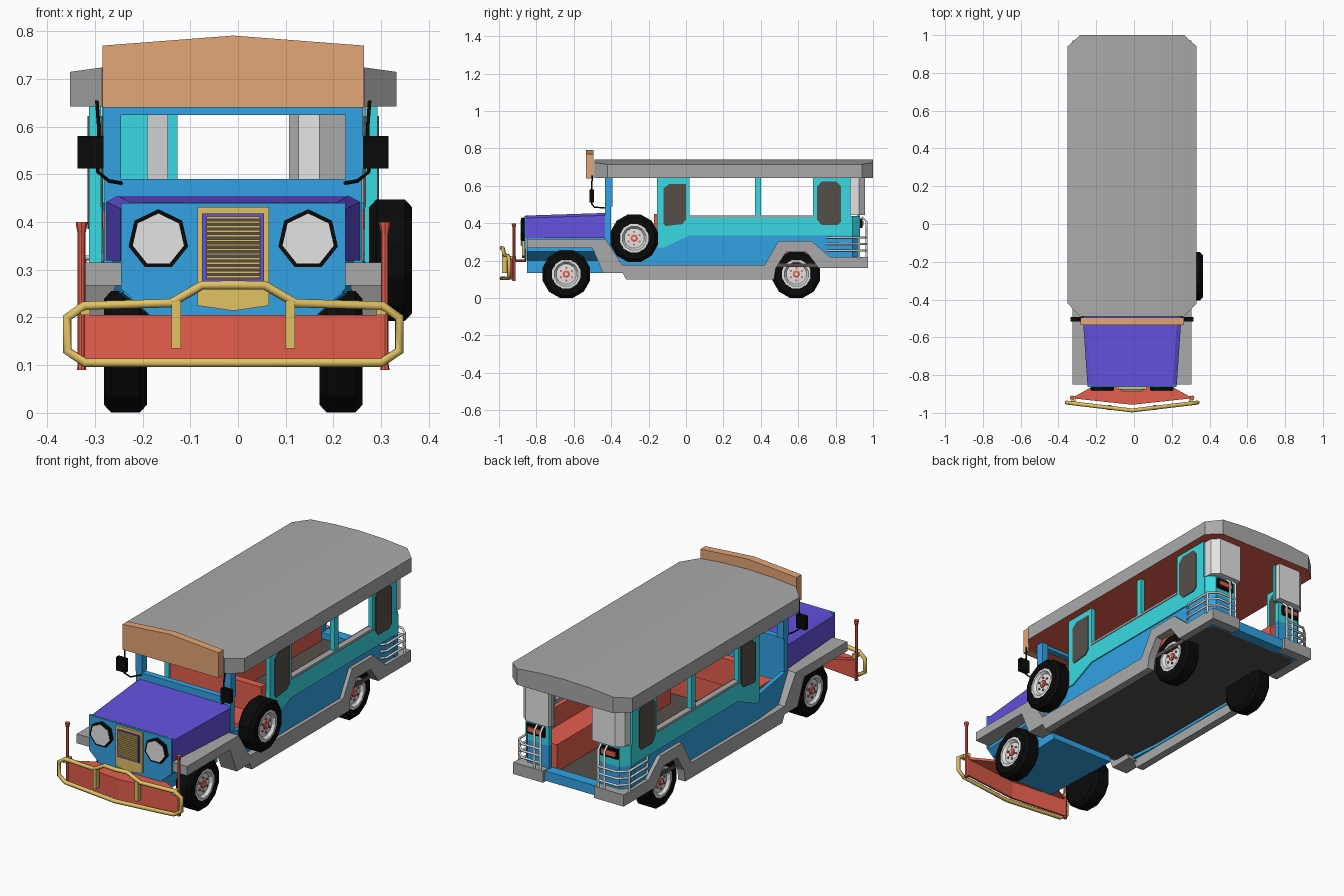
import bpy, bmesh, math
from mathutils import Vector

CX = -0.01  # body centre line


def material(name, r, g, b):
    m = bpy.data.materials.new(name)
    m.diffuse_color = [((c / 255 + 0.055) / 1.055) ** 2.4 for c in (r, g, b)] + [1]
    return m


GREY = material("grey", 170, 170, 170)
LIGHT = material("light grey", 228, 228, 228)
BLUE = material("blue", 50, 163, 228)
TEAL = material("teal", 57, 218, 227)
PURPLE = material("purple", 101, 82, 224)
TAN = material("tan", 227, 166, 118)
RED = material("red", 229, 94, 77)
GOLD = material("gold", 225, 194, 100)
BLACK = material("black", 10, 10, 10)
DARK = material("dark brown grey", 86, 79, 74)


def build(name, verts, faces, mats, mirror=False, rule=None):
    bm = bmesh.new()
    for s in ((1, -1) if mirror else (1,)):
        vs = [bm.verts.new((s * x + CX, y, z)) for x, y, z in verts]
        for f in faces:
            bm.faces.new([vs[i] for i in f])
    bmesh.ops.recalc_face_normals(bm, faces=bm.faces)
    bm.normal_update()
    if rule:
        for f in bm.faces:
            f.material_index = rule(f)
    me = bpy.data.meshes.new(name)
    bm.to_mesh(me)
    bm.free()
    for m in (mats if isinstance(mats, list) else [mats]):
        me.materials.append(m)
    ob = bpy.data.objects.new(name, me)
    bpy.context.collection.objects.link(ob)
    return ob


def loft(name, a, b, mat, mirror=False):
    n = len(a)
    faces = [range(n), range(n, 2 * n)]
    faces += [(i, (i + 1) % n, (i + 1) % n + n, i + n) for i in range(n)]
    return build(name, a + b, faces, mat, mirror)


def prism(name, pts, axis, lo, hi, mat, mirror=False):
    put = {"x": lambda p, t: (t, p[0], p[1]), "y": lambda p, t: (p[0], t, p[1]),
           "z": lambda p, t: (p[0], p[1], t)}[axis]
    return loft(name, [put(p, lo) for p in pts], [put(p, hi) for p in pts], mat, mirror)


def box(name, x0, x1, y0, y1, z0, z1, mat, mirror=False):
    return prism(name, [(x0, y0), (x1, y0), (x1, y1), (x0, y1)], "z", z0, z1, mat, mirror)


def lathe(name, profile, n, centre, mat, axis="x", phase=0.0):
    """Spin (offset, radius) pairs about an axis through centre."""
    c, verts = Vector(centre), []
    for off, r in profile:
        for k in range(n):
            a = 2 * math.pi * k / n + phase
            u, v = r * math.sin(a), r * math.cos(a)
            verts.append(c + Vector((off, u, v) if axis == "x" else (u, off, v) if axis == "y" else (u, v, off)))
    faces = [range(n), range(n * (len(profile) - 1), n * len(profile))]
    for j in range(len(profile) - 1):
        faces += [(j * n + k, j * n + (k + 1) % n, (j + 1) * n + (k + 1) % n, (j + 1) * n + k) for k in range(n)]
    return build(name, [tuple(v) for v in verts], faces, mat)


def tube(name, pts, r, mat, closed=False, mirror=False):
    for s in ((1, -1) if mirror else (1,)):
        cu = bpy.data.curves.new(name, "CURVE")
        cu.dimensions, cu.bevel_depth, cu.bevel_resolution = "3D", r, 1
        cu.use_fill_caps = True
        sp = cu.splines.new("POLY")
        sp.points.add(len(pts) - 1)
        for p, (x, y, z) in zip(sp.points, pts):
            p.co = (s * x + CX, y, z, 1)
        sp.use_cyclic_u = closed
        tmp = bpy.data.objects.new(name + "_curve", cu)
        bpy.context.collection.objects.link(tmp)
        me = bpy.data.meshes.new_from_object(tmp.evaluated_get(bpy.context.evaluated_depsgraph_get()))
        bpy.data.objects.remove(tmp)
        me.materials.clear()
        me.materials.append(mat)
        bpy.context.collection.objects.link(bpy.data.objects.new(name, me))


# Roof: crowned across x, chamfered corners, red ceiling
cols = [-0.342, -0.275, -0.14, 0, 0.14, 0.275, 0.342]
verts, faces = [], []
for i, x in enumerate(cols):
    y0, y1 = (-0.42, 0.94) if i in (0, 6) else (-0.49, 1.0)
    top = 0.715 + 0.026 * (1 - (x / 0.342) ** 2)
    verts += [(x, y0, 0.642), (x, y1, 0.642), (x, y1, top), (x, y0, top)]
    if i:
        a, b = 4 * i - 4, 4 * i
        faces += [(a + k, a + (k + 1) % 4, b + (k + 1) % 4, b + k) for k in range(4)]
faces += [(0, 1, 2, 3), (24, 25, 26, 27)]
build("roof", verts, faces, [GREY, RED], rule=lambda f: 1 if f.normal.z < -0.9 else 0)
prism("front_visor", [(-0.274, 0.64), (0.274, 0.64), (0.274, 0.77), (0, 0.791), (-0.274, 0.77)],
      "y", -0.535, -0.495, TAN)

# Nose, hood and windshield frame
nose = [(0.23, 0.43), (0.23, 0.25), (0.165, 0.2), (0.165, 0.135)]
nose = nose + [(-x, z) for x, z in reversed(nose)]
loft("nose", [(x, -0.85, z) for x, z in nose], [(x * 1.1, -0.41, z) for x, z in nose], BLUE)
hood = [(0.236, 0.32), (0.236, 0.428), (0.215, 0.441)]
hood = hood + [(-x, z) for x, z in reversed(hood)]
loft("hood", [(x, -0.857, z) for x, z in hood],
     [(x * 1.125, -0.43, z + (0.014 if z > 0.33 else 0)) for x, z in hood], PURPLE)
prism("nose_front", [(0.235, 0.44), (0.235, 0.26), (0.17, 0.2), (-0.17, 0.2), (-0.235, 0.26), (-0.235, 0.44)],
      "y", -0.864, -0.852, BLUE)
box("firewall", -0.27, 0.27, -0.432, -0.40, 0.17, 0.49, BLUE)
box("windshield_post", 0.235, 0.272, -0.432, -0.392, 0.49, 0.645, BLUE, True)
box("windshield_header", -0.235, 0.235, -0.432, -0.40, 0.625, 0.645, BLUE)

# Grille and headlights
prism("grille_plate", [(-0.075, 0.432), (0.075, 0.432), (0.075, 0.225), (0, 0.214), (-0.075, 0.225)],
      "y", -0.876, -0.86, GOLD)
box("grille_panel", -0.065, 0.065, -0.88, -0.87, 0.275, 0.418, PURPLE)
box("grille_back", -0.058, 0.058, -0.882, -0.87, 0.28, 0.412, DARK)
for i in range(14):
    z = 0.283 + i * 0.0095
    box("grille_slat", -0.056, 0.056, -0.886, -0.88, z, z + 0.005, GOLD)
for s in (-1, 1):
    c = (s * 0.157, -0.864, 0.363)
    lathe("headlight_rim", [(0.004, 0.064), (-0.018, 0.064), (-0.018, 0.054)], 7, c, BLACK, "y")
    lathe("headlight_lens", [(0, 0.055), (-0.02, 0.055)], 7, c, LIGHT, "y")

# Front bumper, posts and bull bar
shelf = [(-0.32, -0.922), (0, -0.957), (0.32, -0.922), (0.2, -0.855), (-0.2, -0.855)]
prism("bumper_shelf", shelf, "z", 0.192, 0.205, RED)
prism("bumper_plate", [(0, -0.957), (0.325, -0.922), (0.325, -0.912), (0, -0.945)], "z", 0.10, 0.205, RED, True)
for s in (-1, 1):
    lathe("bumper_post", [(0.09, 0.010), (0.10, 0.008), (0.375, 0.008), (0.395, 0.012), (0.40, 0.012)], 8,
          (s * 0.318, -0.92, 0), RED, "z")
half = [(0, 0.105), (0.31, 0.105), (0.348, 0.13), (0.348, 0.2), (0.312, 0.225), (0.13, 0.23), (0.065, 0.268), (0, 0.268)]


def bar_y(x):
    return -0.987 + 0.12 * abs(x)


loop = half + [(-x, z) for x, z in reversed(half[1:-1])]
tube("bull_bar", [(x, bar_y(x), z) for x, z in loop], 0.0105, GOLD, closed=True)
box("bull_bar_strut", 0.11, 0.129, -0.984, -0.958, 0.135, 0.235, GOLD, True)
box("bull_bar_bracket", 0.30, 0.32, -0.955, -0.91, 0.205, 0.225, GOLD, True)

# Fenders, running boards and rear bumper
prism("front_fender", [(-0.85, 0.267), (-0.5, 0.267), (-0.445, 0.135), (-0.32, 0.135), (-0.34, 0.176),
                       (-0.43, 0.315), (-0.85, 0.315)], "x", 0.225, 0.315, GREY, True)
prism("running_board", [(-0.36, 0.176), (-0.32, 0.098), (0.47, 0.098), (0.48, 0.16), (0.535, 0.245), (0.645, 0.245),
                        (0.71, 0.16), (0.97, 0.16), (0.97, 0.22), (0.77, 0.22), (0.67, 0.306), (0.495, 0.306),
                        (0.42, 0.176)], "x", 0.275, 0.315, GREY, True)
box("rear_bumper", 0.145, 0.315, 0.92, 0.972, 0.16, 0.22, GREY, True)
box("rear_step", -0.145, 0.145, 0.90, 0.955, 0.165, 0.215, BLUE)

# Side body: blue lower, teal upper with open windows
prism("lower_side", [(-0.16, 0.15), (0.45, 0.15), (0.50, 0.25), (0.68, 0.25), (0.74, 0.165), (0.89, 0.165),
                     (0.89, 0.335), (0.02, 0.335), (-0.12, 0.27), (-0.16, 0.27)], "x", 0.272, 0.296, BLUE, True)
loft("door_sill", [(0.25, -0.432, 0.15), (0.272, -0.432, 0.15), (0.272, -0.432, 0.32), (0.25, -0.432, 0.32)],
     [(0.272, -0.155, 0.15), (0.296, -0.155, 0.15), (0.296, -0.155, 0.30), (0.272, -0.155, 0.30)], BLUE, True)
prism("teal_band", [(-0.155, 0.27), (-0.12, 0.27), (0.02, 0.335), (0.89, 0.335), (0.89, 0.432), (-0.155, 0.432)],
      "x", 0.275, 0.302, TEAL, True)
for y0, y1 in ((-0.155, 0.02), (0.37, 0.40), (0.68, 0.88)):
    box("teal_post", 0.277, 0.302, y0, y1, 0.43, 0.645, TEAL, True)
box("window_sill", 0.274, 0.306, 0.02, 0.68, 0.43, 0.442, GREY, True)
prism("front_side_window", [(-0.12, 0.40), (-0.11, 0.385), (-0.02, 0.395), (0, 0.42), (0, 0.61), (-0.09, 0.61),
                            (-0.12, 0.585)], "x", 0.273, 0.306, DARK, True)
prism("rear_side_window", [(0.70, 0.42), (0.725, 0.39), (0.81, 0.39), (0.83, 0.41), (0.83, 0.595), (0.805, 0.622),
                           (0.725, 0.622), (0.70, 0.595)], "x", 0.273, 0.306, DARK, True)

# Rear corners, pillars and lamps
corner = [(0.300, 0.86), (0.300, 0.89), (0.262, 0.93), (0.14, 0.93), (0.14, 0.905), (0.25, 0.905), (0.275, 0.86)]
prism("rear_corner_lower", corner, "z", 0.165, 0.335, BLUE, True)
prism("rear_corner_upper", corner, "z", 0.335, 0.44, TEAL, True)
prism("rear_pillar_panel", [(0.29, 0.88), (0.29, 0.925), (0.255, 0.957), (0.125, 0.957), (0.125, 0.925), (0.26, 0.88)],
      "z", 0.445, 0.645, LIGHT, True)
for name, s, mat in (("left", -1, TEAL), ("right", 1, GREY)):
    box("rear_pillar_lining_" + name, s * 0.18, s * 0.275, 0.872, 0.88, 0.44, 0.645, mat)
    box("rear_door_edge_" + name, s * 0.117, s * 0.138, 0.915, 0.93, 0.44, 0.645, mat)
box("tail_lamp_housing", 0.16, 0.26, 0.925, 0.943, 0.375, 0.425, BLACK, True)
box("tail_lamp", 0.17, 0.25, 0.94, 0.948, 0.388, 0.412, RED, True)

# Rear corner rails
for z in (0.255, 0.29, 0.325):
    tube("corner_rail", [(0.295, 0.75, z), (0.314, 0.78, z), (0.314, 0.925, z), (0.27, 0.965, z), (0.17, 0.965, z)],
         0.006, LIGHT, mirror=True)
for x in (0.165, 0.2):
    tube("rear_grab_rail", [(x, 0.965, 0.21), (x, 0.965, 0.41), (x, 0.94, 0.435)], 0.006, LIGHT, mirror=True)
tube("corner_rail_post", [(0.314, 0.925, 0.21), (0.314, 0.925, 0.325)], 0.006, LIGHT, mirror=True)

# Floor and seats
box("floor", -0.272, 0.272, -0.41, 0.915, 0.165, 0.185, DARK)
box("bench_seat", 0.13, 0.262, -0.05, 0.88, 0.185, 0.325, RED, True)
box("bench_back", 0.25, 0.273, -0.05, 0.88, 0.30, 0.425, RED, True)
box("front_seat", -0.26, 0.26, -0.32, -0.14, 0.185, 0.31, RED)
box("front_seat_back", -0.26, 0.26, -0.17, -0.13, 0.31, 0.45, RED)

# Mirrors
box("mirror", 0.272, 0.326, -0.515, -0.492, 0.512, 0.58, BLACK, True)
tube("mirror_arm", [(0.286, -0.50, 0.655), (0.282, -0.505, 0.60), (0.284, -0.505, 0.505), (0.26, -0.49, 0.486),
                    (0.235, -0.435, 0.482)], 0.004, BLACK, mirror=True)

# Wheels and spare
for name, x, y, z in (("front_wheel", 0.226, -0.64, 0.128), ("rear_wheel", 0.226, 0.59, 0.128),
                      ("front_wheel", -0.226, -0.64, 0.128), ("rear_wheel", -0.226, 0.59, 0.128),
                      ("spare_wheel", 0.33, -0.277, 0.32)):
    s = 1 if x > 0 else -1
    tyre = [(-0.045, 0.08), (-0.045, 0.115), (-0.03, 0.132), (0.03, 0.132), (0.045, 0.115), (0.045, 0.08), (0.03, 0.076)]
    lathe(name + "_tyre", [(s * o, r) for o, r in tyre], 12, (x, y, z), BLACK, phase=math.pi / 12)
    rim = [(0.02, 0.08), (0.043, 0.08), (0.044, 0.066), (0.03, 0.055), (0.032, 0.03)]
    lathe(name + "_rim", [(s * o, r) for o, r in rim], 12, (x, y, z), LIGHT, phase=math.pi / 12)
    lathe(name + "_hub", [(s * 0.025, 0.02), (s * 0.038, 0.02), (s * 0.04, 0.012)], 8, (x, y, z), RED)
    lathe(name + "_cap", [(s * 0.035, 0.009), (s * 0.043, 0.009)], 8, (x, y, z), LIGHT)
    for k in range(6):
        a = k * math.pi / 3
        lathe(name + "_lug", [(s * 0.025, 0.006), (s * 0.037, 0.006)], 6,
              (x, y + 0.034 * math.sin(a), z + 0.034 * math.cos(a)), RED)
